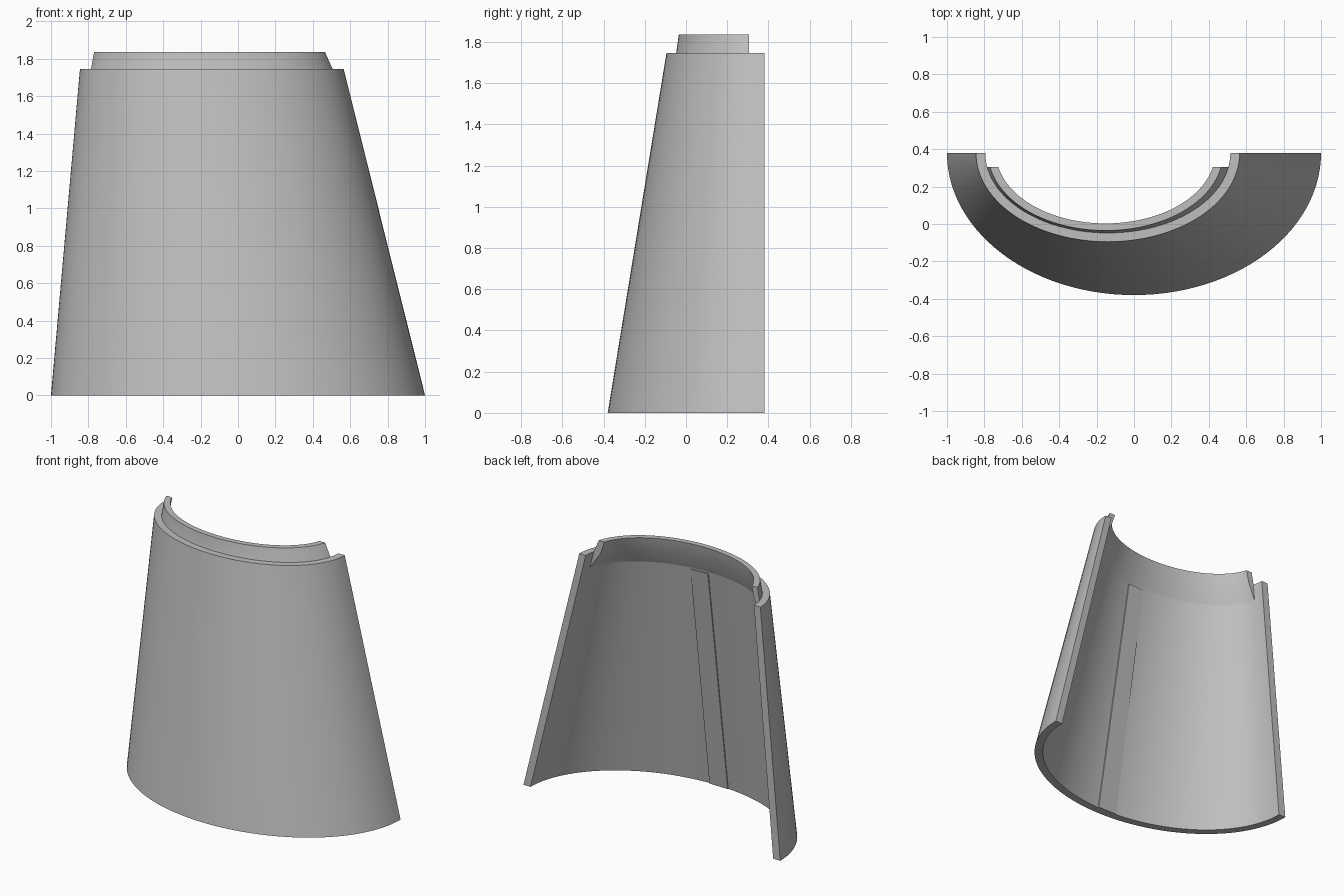
import bpy, bmesh
from math import sin, cos, asin, pi, sqrt

cube = bpy.data.objects.get("Cube")
if cube:
    bpy.data.objects.remove(cube, do_unlink=True)

BACK = 0.38      # plane on which the half shell is cut
RIM = 1.745      # height of the shell rim
SEGMENTS = 56

grey = bpy.data.materials.new("plain grey")
grey.use_nodes = True
colour = (0.52, 0.52, 0.52, 1)
grey.diffuse_color = colour
grey.node_tree.nodes["Principled BSDF"].inputs["Base Color"].default_value = colour


def half_ring(cx, rx, ry, z, end_y):
    """Half ellipse bulging forward, with both ends trimmed at end_y."""
    start = asin((BACK - end_y) / ry)
    angles = [start + (pi - 2 * start) * i / SEGMENTS for i in range(SEGMENTS + 1)]
    return [(cx + rx * cos(a), BACK - ry * sin(a), z) for a in angles]


def loft(name, rings):
    """Skin a closed loop of open rings and cap both ends."""
    bm = bmesh.new()
    rows = [[bm.verts.new(p) for p in ring] for ring in rings]
    for a, b in zip(rows, rows[1:] + rows[:1]):
        for i in range(len(a) - 1):
            bm.faces.new((a[i], a[i + 1], b[i + 1], b[i]))
    bm.faces.new([row[0] for row in rows])
    bm.faces.new([row[-1] for row in rows])
    bmesh.ops.recalc_face_normals(bm, faces=bm.faces)
    mesh = bpy.data.meshes.new(name)
    bm.to_mesh(mesh)
    bm.free()
    mesh.materials.append(grey)
    obj = bpy.data.objects.new(name, mesh)
    bpy.context.collection.objects.link(obj)
    bpy.ops.object.select_all(action='DESELECT')
    obj.select_set(True)
    bpy.context.view_layer.objects.active = obj
    bpy.ops.object.shade_smooth_by_angle(angle=pi / 9)
    return obj


def inner_wall(z):
    """Centre and radii of the inside of the shell at height z."""
    t = z / RIM
    return -0.14 * t, 0.945 - 0.29 * t, 0.705 - 0.28 * t


# Leaning, tapered half shell
loft("half_shell", [
    half_ring(0, 1.0, 0.76, 0, BACK),
    half_ring(-0.14, 0.705, 0.475, RIM, BACK),
    half_ring(*inner_wall(RIM), RIM, BACK),
    half_ring(*inner_wall(0), 0, BACK),
])

# Raised lip that grows out of the inner wall
cx, rx, ry = inner_wall(1.62)
LIP_END = 0.305
loft("top_lip", [
    half_ring(cx, rx + 0.025, ry + 0.025, 1.62, LIP_END),
    half_ring(-0.14, 0.656, 0.428, RIM, LIP_END),
    half_ring(-0.152, 0.628, 0.415, 1.835, LIP_END),
    half_ring(-0.152, 0.585, 0.377, 1.835, LIP_END),
    half_ring(-0.146, 0.61, 0.395, RIM, LIP_END),
    half_ring(cx, rx + 0.003, ry + 0.003, 1.62, LIP_END),
])


# Thin flat strip running up the inside of the shell
def strip_edge(z, x_left, x_right, offset):
    cx, rx, ry = inner_wall(z)
    return [(x, BACK - ry * sqrt(1 - ((x - cx) / rx) ** 2) + offset, z)
            for x in (x_left, x_right)]


loft("inner_strip", [
    strip_edge(0, 0.04, -0.105, 0.007),
    strip_edge(1.62, 0, -0.13, 0.007),
    strip_edge(1.62, 0, -0.13, -0.02),
    strip_edge(0, 0.04, -0.105, -0.02),
])
